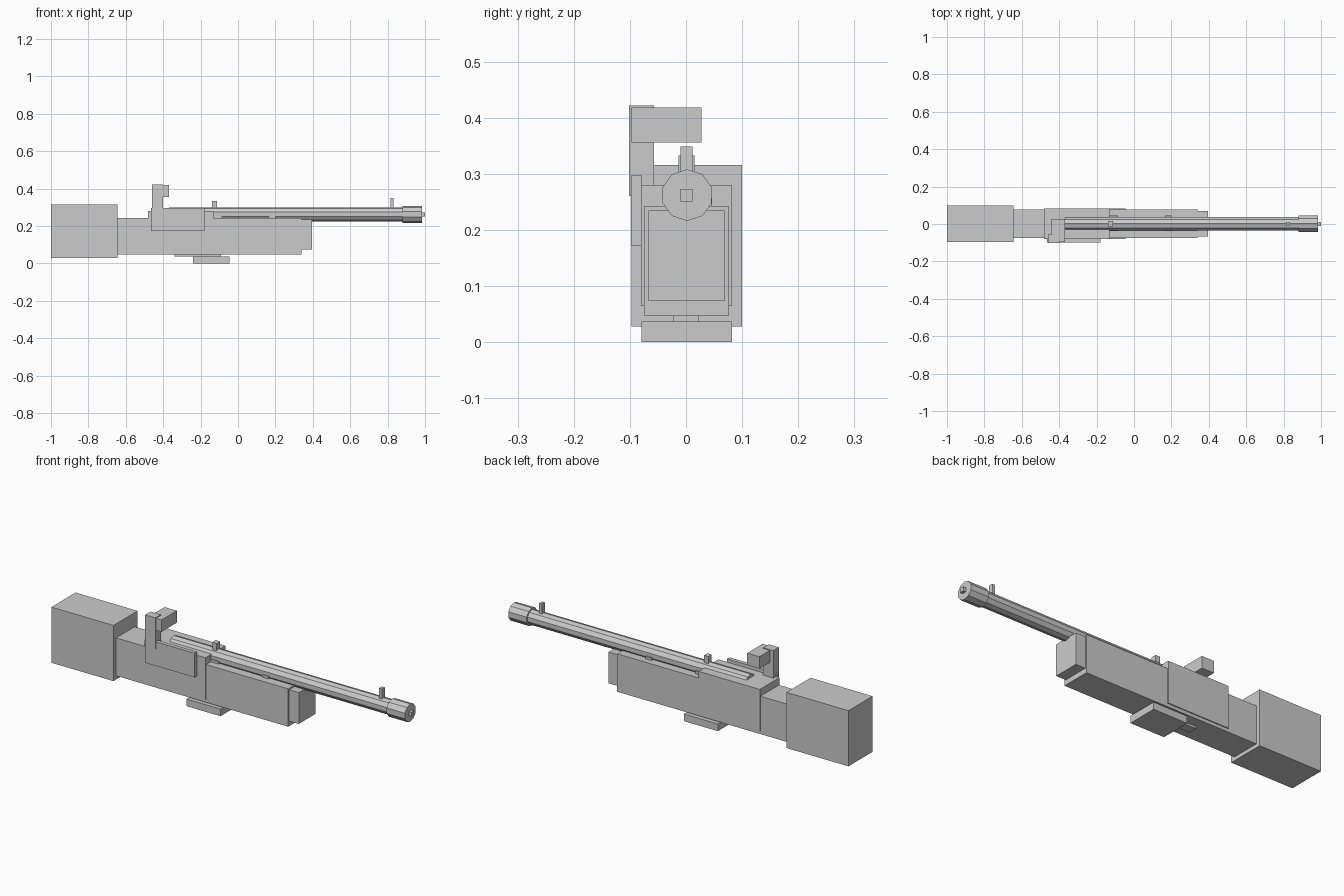
import bpy
from math import pi, sin, cos

if "Cube" in bpy.data.objects:
    bpy.data.objects.remove(bpy.data.objects["Cube"])

BARREL_Y, BARREL_Z = 0.002, 0.262


def mesh_object(name, verts, faces):
    mesh = bpy.data.meshes.new(name)
    mesh.from_pydata(verts, [], faces)
    mesh.update()
    obj = bpy.data.objects.new(name, mesh)
    bpy.context.collection.objects.link(obj)
    return obj


def box(name, x, y, z):
    """Box given by its (min, max) range on each axis."""
    verts = [(a, b, c) for a in x for b in y for c in z]
    faces = [(0, 1, 3, 2), (4, 6, 7, 5), (0, 4, 5, 1),
             (2, 3, 7, 6), (0, 2, 6, 4), (1, 5, 7, 3)]
    return mesh_object(name, verts, faces)


def tube(name, x, radius, sides=10):
    """Flat-sided rod along x on the barrel axis, one corner pointing up."""
    verts = []
    for px in x:
        for i in range(sides):
            a = 2 * pi * i / sides
            verts.append((px, BARREL_Y + radius * sin(a), BARREL_Z + radius * cos(a)))
    faces = [(i, i + sides, (i + 1) % sides + sides, (i + 1) % sides) for i in range(sides)]
    faces += [tuple(range(sides)), tuple(reversed(range(sides, 2 * sides)))]
    return mesh_object(name, verts, faces)


# Stock
box("butt", (-1.0, -0.645), (-0.097, 0.10), (0.028, 0.316))
box("stock", (-0.645, 0.34), (-0.075, 0.077), (0.047, 0.243))
box("fore_end_tip", (0.34, 0.395), (-0.067, 0.069), (0.073, 0.235))

# Receiver and magazine
box("receiver", (-0.48, -0.13), (-0.08, 0.082), (0.064, 0.28))
box("floor_plate", (-0.34, -0.09), (-0.022, 0.023), (0.036, 0.05))
box("magazine", (-0.24, -0.045), (-0.079, 0.082), (0.0, 0.037))

# Side plate, post and cross block
box("side_plate", (-0.465, -0.18), (-0.098, -0.078), (0.172, 0.297))
box("side_post", (-0.46, -0.402), (-0.102, -0.057), (0.26, 0.422))
box("cross_block", (-0.44, -0.37), (-0.097, 0.028), (0.356, 0.418))

# Barrel and muzzle
tube("barrel", (-0.37, 0.90), 0.038)
tube("muzzle", (0.88, 0.985), 0.046)
box("muzzle_plug", (0.975, 1.0), (-0.01, 0.012), (0.251, 0.273))

# Barrel lugs
for i, x in enumerate([(-0.13, -0.085), (0.165, 0.20)]):
    box(f"barrel_lug_{i + 1}", x, (-0.038, 0.046), (0.242, 0.256))

# Sights
box("rear_sight", (-0.138, -0.113), (-0.013, 0.015), (0.285, 0.333))
box("front_sight", (0.815, 0.832), (-0.01, 0.012), (0.285, 0.349))
